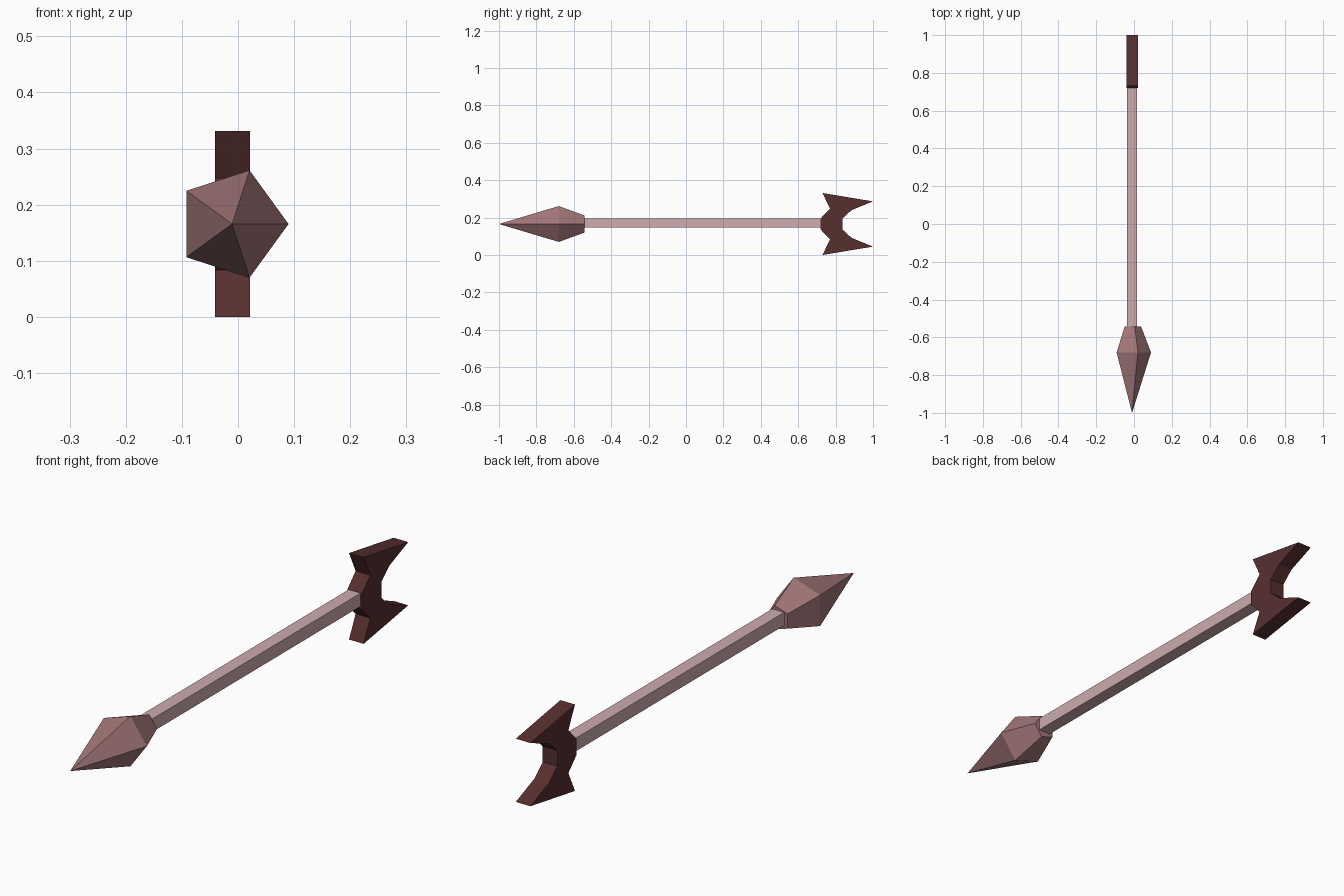
import bpy, bmesh, math

if "Cube" in bpy.data.objects:
    bpy.data.objects.remove(bpy.data.objects["Cube"])

CX, CZ = -0.0106, 0.1665  # axis of the arrow


def material(name, rgb):
    m = bpy.data.materials.new(name)
    m.diffuse_color = (*rgb, 1)
    m.use_nodes = True
    m.node_tree.nodes["Principled BSDF"].inputs["Base Color"].default_value = m.diffuse_color
    return m


def finish(name, bm, mat):
    bmesh.ops.recalc_face_normals(bm, faces=bm.faces)
    me = bpy.data.meshes.new(name)
    bm.to_mesh(me)
    bm.free()
    me.materials.append(mat)
    ob = bpy.data.objects.new(name, me)
    bpy.context.collection.objects.link(ob)
    return ob


dusty = material("dusty rose", (0.36, 0.18, 0.185))
pale = material("pale pink wood", (0.61, 0.41, 0.42))
dark = material("dark maroon", (0.095, 0.028, 0.028))

# five-sided arrow head: point, widest ring, rear ring
bm = bmesh.new()
tip = bm.verts.new((CX, -1.0, CZ))
rings = []
for y, r in ((-0.68, 0.1007), (-0.543, 0.048)):
    rings.append([bm.verts.new((CX + r * math.cos(a), y, CZ + r * math.sin(a)))
                  for a in (math.tau * i / 5 for i in range(5))])
wide, rear = rings
for i in range(5):
    j = (i + 1) % 5
    bm.faces.new((tip, wide[i], wide[j]))
    bm.faces.new((wide[i], rear[i], rear[j], wide[j]))
bm.faces.new(rear)
finish("arrow_head", bm, dusty)

# square shaft
bm = bmesh.new()
bmesh.ops.create_cube(bm, size=1)
y0, y1 = -0.545, 0.73
for v in bm.verts:
    v.co = (CX + v.co.x * 0.051, (y0 + y1) / 2 + v.co.y * (y1 - y0), 0.172 + v.co.z * 0.05)
finish("shaft", bm, pale)

# forked tail: upper half of the side outline (y, height above axis), mirrored
half = [(0.72, 0.03), (0.77, 0.082), (0.73, 0.1655), (1.0, 0.121),
        (0.885, 0.074), (0.837, 0.030)]
outline = half + [(y, -h) for y, h in reversed(half)]
bm = bmesh.new()
face = bm.faces.new([bm.verts.new((-0.041, y, CZ + h)) for y, h in outline])
ext = bmesh.ops.extrude_face_region(bm, geom=[face])
for v in ext["geom"]:
    if isinstance(v, bmesh.types.BMVert):
        v.co.x = 0.021
# close the starting side if the extrusion removed it
edges = [e for e in bm.edges if e.is_boundary]
if edges:
    bmesh.ops.holes_fill(bm, edges=edges)
tail = finish("forked_tail", bm, dark)

# rest the lowest point on the ground
low = min(v.co.z for v in tail.data.vertices)
for ob in bpy.context.collection.objects:
    ob.location.z -= low
